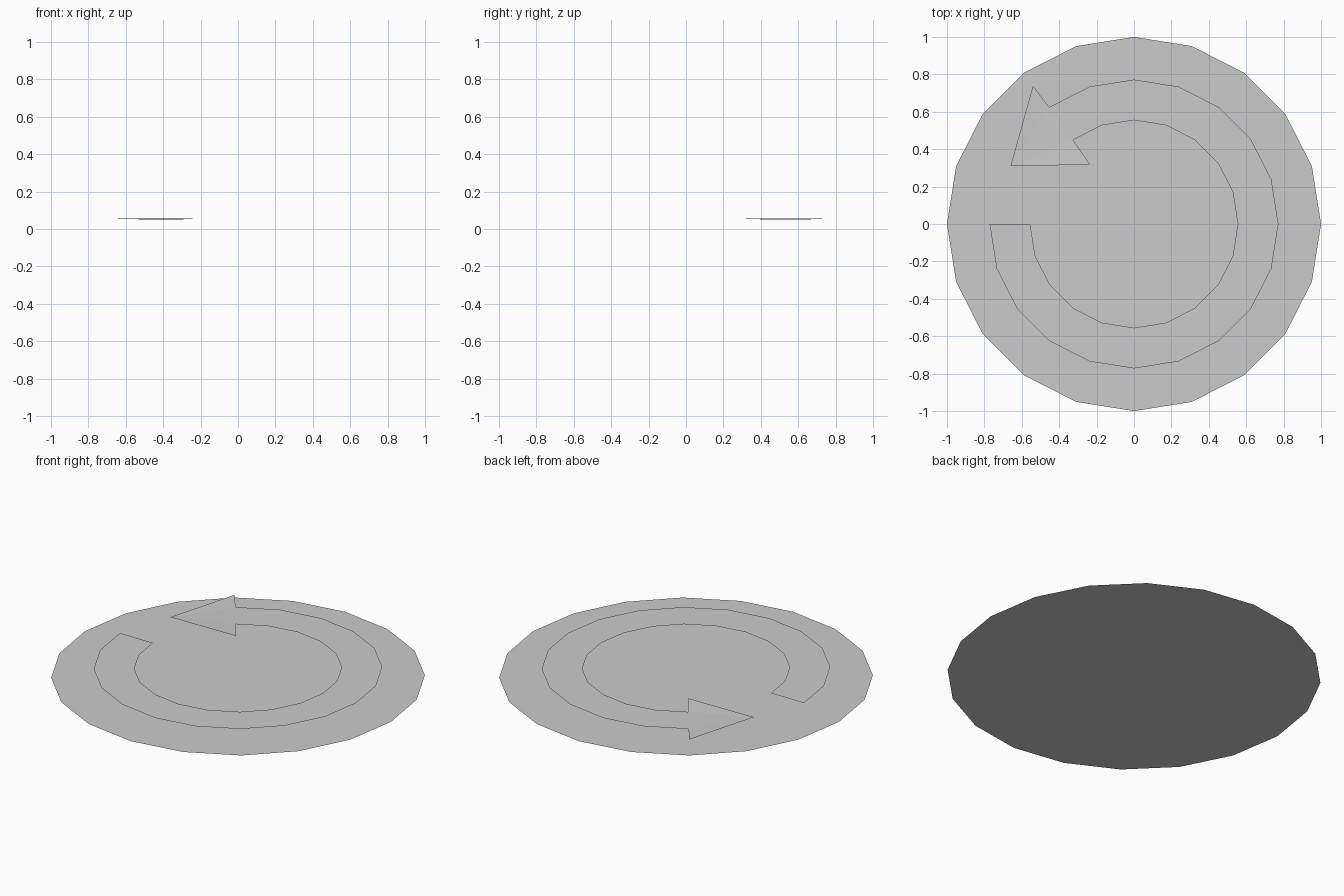
import bpy, bmesh
from math import cos, sin, radians

if "Cube" in bpy.data.objects:
    bpy.data.objects.remove(bpy.data.objects["Cube"])

SIDES = 20
STEP = 360 / SIDES


def polar(r, deg, z):
    a = radians(deg)
    return (r * cos(a), r * sin(a), z)


def finish(name, bm):
    mesh = bpy.data.meshes.new(name)
    bm.to_mesh(mesh)
    bm.free()
    obj = bpy.data.objects.new(name, mesh)
    bpy.context.collection.objects.link(obj)
    return obj


# Flat base disc
bm = bmesh.new()
bm.faces.new([bm.verts.new(polar(1, i * STEP, 0)) for i in range(SIDES)])
finish("base_disc", bm)

# Curved arrow band, counter-clockwise from the left side, floating over the disc
bm = bmesh.new()
Z = 0.05
pairs = [(bm.verts.new(polar(0.555, 180 + i * STEP, Z)),
          bm.verts.new(polar(0.772, 180 + i * STEP, Z)))
         for i in range(SIDES - 2)]
for (a, b), (c, d) in zip(pairs, pairs[1:]):
    bm.faces.new((a, b, d, c))

# Arrow head, fanned from its tip and very slightly raised at the corners
inner, outer = pairs[-1]
tip = bm.verts.new((-0.66, 0.31, 0.055))
wide_out = bm.verts.new((-0.54, 0.74, 0.055))
wide_in = bm.verts.new((-0.234, 0.317, 0.055))
base = [wide_in, inner, outer, wide_out]
for a, b in zip(base, base[1:]):
    bm.faces.new((a, b, tip))
bm.normal_update()
for f in bm.faces:
    if f.normal.z < 0:
        f.normal_flip()
finish("turn_arrow", bm)
